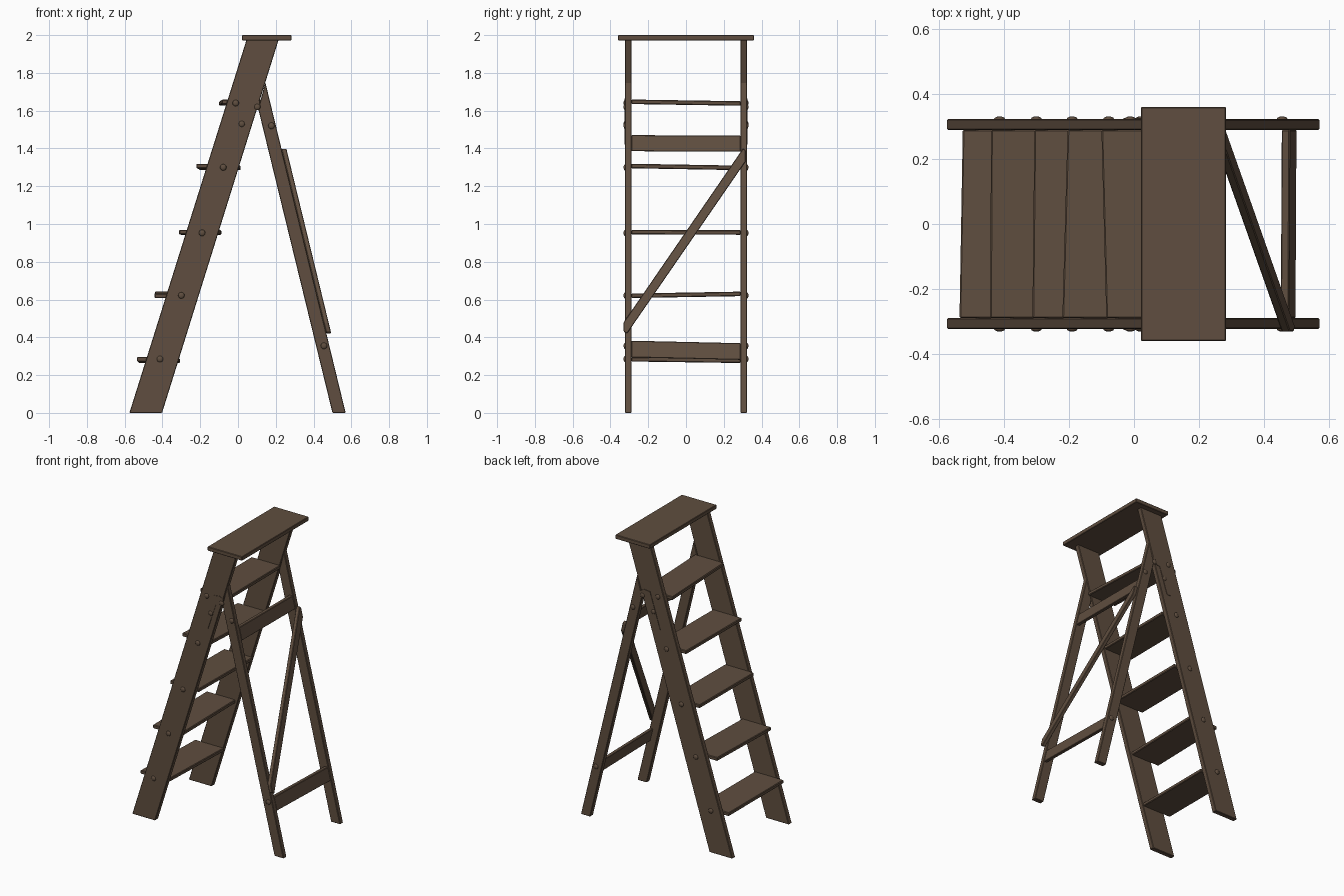
import bpy, bmesh
from mathutils import Vector, Matrix

cube = bpy.data.objects.get("Cube")
if cube:
    bpy.data.objects.remove(cube, do_unlink=True)

wood = bpy.data.materials.new("dark_brown_wood")
wood.use_nodes = True
brown = (0.115, 0.076, 0.05, 1)
wood.diffuse_color = brown
wood.node_tree.nodes["Principled BSDF"].inputs["Base Color"].default_value = brown


def add_object(name, bm, bevel=0.0):
    bmesh.ops.recalc_face_normals(bm, faces=bm.faces)
    mesh = bpy.data.meshes.new(name)
    bm.to_mesh(mesh)
    bm.free()
    mesh.materials.append(wood)
    obj = bpy.data.objects.new(name, mesh)
    bpy.context.collection.objects.link(obj)
    if bevel:
        mod = obj.modifiers.new("worn_edges", 'BEVEL')
        mod.width = bevel
        mod.segments = 1
    return obj


def loft(name, start, end, bevel=0.003):
    """Solid between two matching outlines."""
    bm = bmesh.new()
    a = [bm.verts.new(p) for p in start]
    b = [bm.verts.new(p) for p in end]
    bm.faces.new(a)
    bm.faces.new(b[::-1])
    for i in range(len(a)):
        j = (i + 1) % len(a)
        bm.faces.new((a[i], b[i], b[j], a[j]))
    return add_object(name, bm, bevel)


def side_prism(name, outline, y0, y1, bevel=0.003):
    """Outline in x and z, extruded along y."""
    return loft(name, [(x, y0, z) for x, z in outline],
                [(x, y1, z) for x, z in outline], bevel)


def leg_x(z):
    """Outer face of the rear legs."""
    return 0.57 - 0.243 * z


INNER, OUTER, TOP = 0.289, 0.322, 1.975
RAIL = [(-0.575, 0), (-0.402, 0), (0.215, TOP), (0.045, TOP)]
LEG = [(0.5, 0), (0.57, 0), (leg_x(1.75), 1.75), (0.107, 1.61)]
STRAP = [(-0.032, 1.42), (0.0, 1.42), (0.06, 1.6), (0.115, 1.61),
         (0.115, 1.65), (0.09, 1.665), (0.045, 1.66)]
BOLTS = [(-0.012, 1.64), (0.102, 1.62), (0.02, 1.53), (0.177, 1.52),
         (-0.078, 1.3), (-0.19, 0.953), (-0.3, 0.622), (-0.413, 0.285),
         (0.455, 0.355)]

# Side frames: stiles, rear legs, hinge straps and bolts
for side, s in (("left", 1), ("right", -1)):
    side_prism(f"stile_{side}", RAIL, s * INNER, s * OUTER)
    side_prism(f"rear_leg_{side}", LEG, s * INNER, s * OUTER)
    side_prism(f"hinge_strap_{side}", STRAP, s * (OUTER - 0.002), s * (OUTER + 0.003), 0)
    bm = bmesh.new()
    for x, z in BOLTS:
        place = Matrix.Translation((x, s * OUTER, z)) @ Matrix.Diagonal((1, 0.5, 1, 1))
        bmesh.ops.create_uvsphere(bm, u_segments=12, v_segments=8, radius=0.017, matrix=place)
    bolts = add_object(f"bolt_heads_{side}", bm)
    for poly in bolts.data.polygons:
        poly.use_smooth = True

# Top board
side_prism("top_board", [(0.021, TOP - 0.003), (0.283, TOP - 0.003), (0.283, 2), (0.021, 2)],
           -0.36, 0.36)

# Treads: front x and height at the right and left ends, slightly uneven
TREADS = [(-0.536, 0.284, -0.526, 0.276), (-0.442, 0.62, -0.439, 0.63),
          (-0.312, 0.957, -0.306, 0.955), (-0.22, 1.307, -0.204, 1.297),
          (-0.085, 1.647, -0.1, 1.638)]
for n, (xr, zr, xl, zl) in enumerate(TREADS, 1):
    ends = []
    for x, z, y in ((xr, zr, -INNER), (xl, zl, INNER)):
        back = x + 0.218
        ends.append([(x, y, z - 0.012), (back, y, z - 0.012),
                     (back, y, z + 0.012), (x, y, z + 0.012)])
    loft(f"tread_{n}", ends[0], ends[1], 0.004)

# Rear crossbars, lying along the slope of the legs
for name, zr, zl, h in (("lower_crossbar", 0.338, 0.325, 0.088), ("upper_crossbar", 1.428, 1.425, 0.085)):
    ends = []
    for z, y in ((zr, -INNER), (zl, INNER)):
        lo, hi = z - h / 2, z + h / 2
        ends.append([(leg_x(lo) - 0.027, y, lo), (leg_x(lo) - 0.002, y, lo),
                     (leg_x(hi) - 0.002, y, hi), (leg_x(hi) - 0.027, y, hi)])
    loft(name, ends[0], ends[1])

# Diagonal brace on the outer face of the legs
BRACE = [(-0.33, 0.43), (-0.33, 0.48), (0.302, 1.4), (0.315, 1.39),
         (0.315, 1.33), (-0.312, 0.42)]
loft("diagonal_brace", [(leg_x(z), y, z) for y, z in BRACE],
     [(leg_x(z) + 0.026, y, z) for y, z in BRACE])
